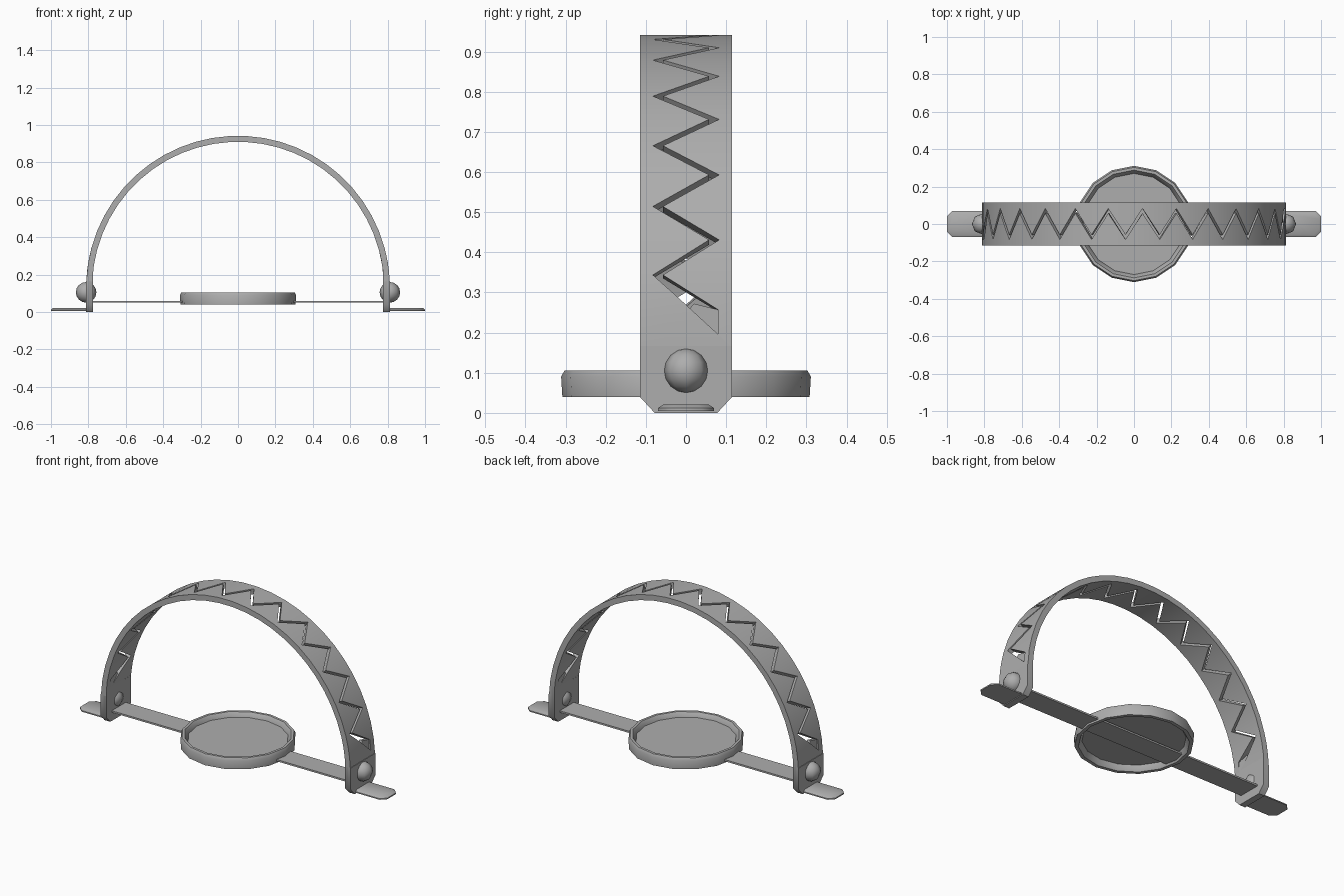
import bpy, bmesh, math
from mathutils import Matrix

if "Cube" in bpy.data.objects:
    bpy.data.objects.remove(bpy.data.objects["Cube"], do_unlink=True)

steel = bpy.data.materials.new("grey_steel")
steel.use_nodes = True
COL = (0.42, 0.42, 0.42, 1)
steel.diffuse_color = COL
steel.node_tree.nodes["Principled BSDF"].inputs["Base Color"].default_value = COL
parts = []


def finish(name, bm, turned=False):
    """Turn a bmesh into an object; 'turned' spins it half a turn about z."""
    if turned:
        bm.transform(Matrix.Rotation(math.pi, 4, 'Z'))
    bmesh.ops.recalc_face_normals(bm, faces=bm.faces)
    me = bpy.data.meshes.new(name)
    bm.to_mesh(me)
    bm.free()
    me.materials.append(steel)
    ob = bpy.data.objects.new(name, me)
    bpy.context.collection.objects.link(ob)
    parts.append(ob)
    return ob


def loft(bm, rings, closed=False):
    """Skin equal-length rings of points; cap the ends unless closed."""
    vs = [[bm.verts.new(p) for p in r] for r in rings]
    n = len(vs[0])
    pairs = list(zip(vs, vs[1:])) + ([(vs[-1], vs[0])] if closed else [])
    for a, b in pairs:
        for i in range(n):
            j = (i + 1) % n
            bm.faces.new((a[i], a[j], b[j], b[i]))
    if not closed:
        bm.faces.new(vs[0])
        bm.faces.new(vs[-1])


# Toothed jaw: arched band whose inner edge zigzags
CZ, R_OUT, R_IN, HALF = 0.13, 0.812, 0.78, 0.115
edge = [(2.5, 0.113), (6.8, 0.047), (11, -0.017)]
for k in range(24):
    edge.append((90 + 6.5 * (k - 11.5), 0.0575 if k % 2 else -0.0825))
edge += [(171, -0.08), (177.5, -0.08)]


def jaw(name, turned):
    bm = bmesh.new()
    rings = []
    for deg, y in edge:
        c, s = math.cos(math.radians(deg)), math.sin(math.radians(deg))
        rings.append([(r * c, yy, CZ + r * s) for r, yy in
                      ((R_OUT, -HALF), (R_OUT, y), (R_IN, y), (R_IN, -HALF))])
    loft(bm, rings)
    finish(name, bm, turned)


# Flat hinge lug, given as a (y, z) outline between two x positions
def lug(name, outline, x0, x1, turned):
    bm = bmesh.new()
    loft(bm, [[(x, y, z) for y, z in outline] for x in (x0, x1)])
    finish(name, bm, turned)


foot = [(-HALF, 0.04), (-0.078, 0.0), (0.078, 0.0), (HALF, 0.04)]
outer_lug = foot + [(HALF, 0.167), (-HALF, 0.167)]
inner_lug = foot + [(HALF, 0.26), (0.08, 0.257), (0.02, 0.272),
                    (0.0, 0.25), (-0.04, 0.2), (-HALF, 0.2)]


# Ground tab with a chamfered tip and bevelled upper edge
def tab(name, turned):
    bm = bmesh.new()
    rings = []
    for z, w, tip in ((0.005, 0.07, 1.0), (0.012, 0.07, 1.0), (0.021, 0.056, 0.99)):
        rings.append([(0.79, -w, z), (tip - 0.03, -w, z), (tip, -w + 0.03, z),
                      (tip, w - 0.03, z), (tip - 0.03, w, z), (0.79, w, z)])
    loft(bm, rings)
    finish(name, bm, turned)


# Rounded hinge bolt head
def bolt(name, turned):
    bm = bmesh.new()
    bmesh.ops.create_uvsphere(bm, u_segments=8, v_segments=8, radius=0.055)
    bm.transform(Matrix.Translation((0.812, 0, 0.105)))
    finish(name, bm, turned)


for side, turned in (("left", False), ("right", True)):
    jaw("front_jaw" if not turned else "back_jaw", turned)
    lug(side + "_outer_lug", outer_lug, 0.796, 0.814, turned)
    lug(side + "_inner_lug", inner_lug, 0.776, 0.796, turned)
    tab(side + "_ground_tab", turned)
    bolt(side + "_hinge_bolt", turned)

# Long thin bar joining both hinges
bm = bmesh.new()
bmesh.ops.create_cube(bm, size=1)
bm.transform(Matrix.Translation((0, 0, 0.055)) @ Matrix.Diagonal((1.57, 0.13, 0.01, 1)))
finish("base_bar", bm)

# Trigger pan: faceted rim spun around z, with a raised floor
SIDES = 16
profile = [(0.308, 0.04), (0.311, 0.09), (0.303, 0.105), (0.288, 0.105),
           (0.270, 0.08), (0.270, 0.07), (0.288, 0.04)]
rings = []
for i in range(SIDES):
    a = 2 * math.pi * i / SIDES
    rings.append([(r * math.cos(a), r * math.sin(a), z) for r, z in profile])
bm = bmesh.new()
loft(bm, rings, closed=True)
finish("pan_rim", bm)

bm = bmesh.new()
bmesh.ops.create_cone(bm, cap_ends=True, segments=SIDES, radius1=0.272,
                      radius2=0.272, depth=0.009)
bm.transform(Matrix.Translation((0, 0, 0.075)))
finish("pan_floor", bm)

# Smooth the curved surfaces while keeping hard edges
bpy.ops.object.select_all(action='DESELECT')
for ob in parts:
    ob.select_set(True)
bpy.context.view_layer.objects.active = parts[0]
bpy.ops.object.shade_smooth_by_angle(angle=math.radians(46))
